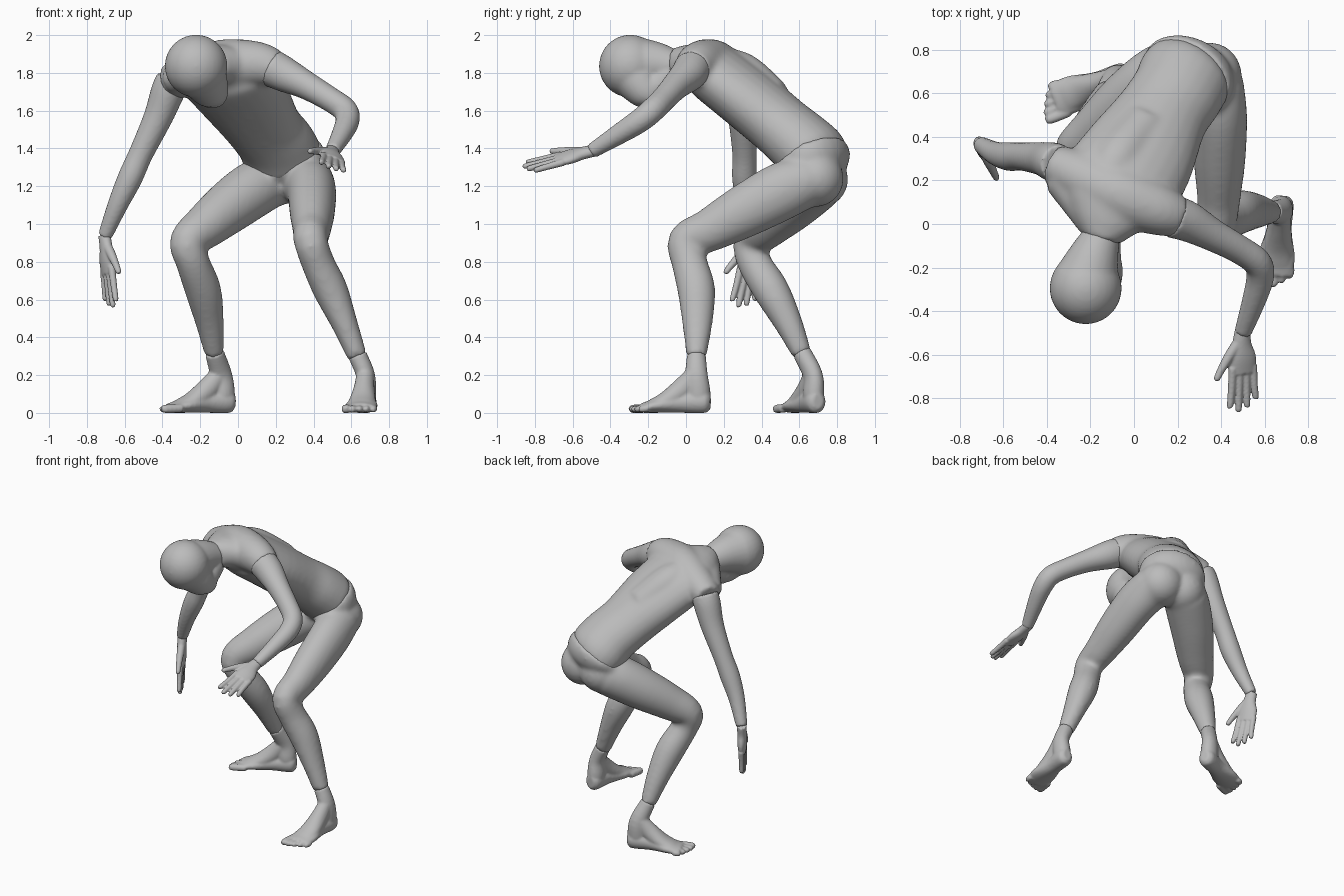
import bpy
import bmesh
import math
from mathutils import Vector

default_cube = bpy.data.objects.get("Cube")
if default_cube:
    bpy.data.objects.remove(default_cube, do_unlink=True)

# One plain material for the whole figure
GREY = (.5, .5, .5, 1)
grey = bpy.data.materials.new("plain_grey")
grey.diffuse_color = GREY
grey.use_nodes = True
for node in grey.node_tree.nodes:
    if node.type == 'BSDF_PRINCIPLED':
        node.inputs["Base Color"].default_value = GREY


def spline(stations, steps):
    """Smooth interpolation through stations of x, y, z, half width, half depth."""
    rows = [Vector(s if len(s) == 5 else (*s, s[3])) for s in stations]
    rows = [rows[0] * 2 - rows[1]] + rows + [rows[-1] * 2 - rows[-2]]
    dense = []
    for a, b, c, d in zip(rows, rows[1:], rows[2:], rows[3:]):
        for k in range(steps):
            t = k / steps
            dense.append((b * 2 + (c - a) * t + (a * 2 - b * 5 + c * 4 - d) * t * t
                          + (b * 3 - a - c * 3 + d) * t * t * t) / 2)
    dense.append(rows[-2])
    return dense


def loft(bm, stations, side=(1, 0, 0), floor=None, sides=24, steps=4):
    """Closed tube with elliptical sections, wide along the side direction."""
    rows = spline(stations, steps)
    centres = [Vector(r[:3]) for r in rows]
    side = Vector(side)
    rings = []
    for i, row in enumerate(rows):
        tangent = (centres[min(i + 1, len(rows) - 1)] - centres[max(i - 1, 0)]).normalized()
        across = (side - tangent * side.dot(tangent)).normalized()
        depth = tangent.cross(across)
        ring = []
        for k in range(sides):
            angle = math.tau * k / sides
            p = centres[i] + across * row[3] * math.cos(angle) + depth * row[4] * math.sin(angle)
            if floor is not None:
                p.z = max(p.z, floor)
            ring.append(bm.verts.new(p))
        rings.append(ring)
    for low, high in zip(rings, rings[1:]):
        for k in range(sides):
            n = (k + 1) % sides
            bm.faces.new((low[k], low[n], high[n], high[k]))
    bm.faces.new(rings[0][::-1])
    bm.faces.new(rings[-1])


def ball(bm, centre, radius):
    made = bmesh.ops.create_uvsphere(bm, u_segments=32, v_segments=16, radius=radius)
    bmesh.ops.translate(bm, verts=made["verts"], vec=centre)


def finish(name, bm, voxel, rounds):
    """Fuse the overlapping volumes into one smooth skin."""
    bmesh.ops.recalc_face_normals(bm, faces=bm.faces)
    mesh = bpy.data.meshes.new(name)
    bm.to_mesh(mesh)
    bm.free()
    mesh.materials.append(grey)
    mesh.polygons.foreach_set("use_smooth", [True] * len(mesh.polygons))
    obj = bpy.data.objects.new(name, mesh)
    bpy.context.collection.objects.link(obj)
    fuse = obj.modifiers.new("fuse", 'REMESH')
    fuse.mode = 'VOXEL'
    fuse.voxel_size = voxel
    fuse.use_smooth_shade = True
    soften = obj.modifiers.new("soften", 'SMOOTH')
    soften.factor = .5
    soften.iterations = rounds


def row(point, *radii):
    return (*point, *radii)


CHEST_SIDE = (.92, -.38, .05)

# Torso: trunk leaning forward, shoulder bar, neck muscles and right shoulder blade
bm = bmesh.new()
loft(bm, [(.26, .705, 1.32, .2, .16), (.235, .675, 1.36, .217, .182), (.2, .605, 1.43, .213, .176),
          (.13, .5, 1.52, .215, .167), (.02, .31, 1.68, .262, .165), (-.08, .15, 1.8, .27, .155),
          (-.12, .04, 1.84, .19, .115), (-.15, -.07, 1.84, .088, .09)], CHEST_SIDE)
loft(bm, [(-.375, .28, 1.75, .09), (-.25, .22, 1.79, .12), (-.08, .14, 1.835, .142),
          (.1, .07, 1.845, .122), (.21, .03, 1.82, .095)], (0, 0, 1))
loft(bm, [(-.175, -.01, 1.83, .075), (-.255, .1, 1.8, .08), (-.335, .21, 1.77, .085)])
loft(bm, [(-.145, -.04, 1.845, .083), (-.08, .05, 1.86, .09), (0, .14, 1.865, .1)])
loft(bm, [(-.13, .18, 1.84, .1), (-.07, .3, 1.785, .12), (.05, .45, 1.655, .115)])
finish("torso", bm, .014, 10)

# Head: skull, jaw and neck
bm = bmesh.new()
ball(bm, (-.222, -.295, 1.836), .166)
loft(bm, [(-.2, -.28, 1.8, .14), (-.155, -.225, 1.72, .108), (-.135, -.18, 1.67, .083),
          (-.13, -.16, 1.63, .05)])
loft(bm, [(-.14, -.19, 1.71, .085), (-.14, -.14, 1.74, .08), (-.14, -.08, 1.79, .08)])
loft(bm, [(-.22, -.26, 1.842, .155), (-.185, -.15, 1.845, .118), (-.145, -.045, 1.83, .084)])
finish("head", bm, .01, 10)

# Hips and legs
bm = bmesh.new()
loft(bm, [(.235, .675, 1.365, .221, .185), (.255, .695, 1.32, .222, .178),
          (.27, .715, 1.275, .19, .15), (.28, .73, 1.24, .13, .1)], CHEST_SIDE)
ball(bm, (.345, .685, 1.24), .15)
ball(bm, (.18, .71, 1.235), .148)
loft(bm, [(.365, .64, 1.23, .14), (.39, .5, 1.17, .13, .153), (.393, .3, 1.063, .12, .14),
          (.39, .12, .965, .1, .115), (.385, .0, .91, .09, .097), (.425, .02, .79, .088, .095),
          (.49, .055, .65, .092, .1), (.565, .06, .47, .07, .08), (.633, .055, .295, .053)])
loft(bm, [(.15, .7, 1.22, .145), (.07, .64, 1.175, .149), (-.04, .55, 1.095, .141),
          (-.17, .43, .99, .12), (-.265, .35, .905, .098), (-.24, .36, .8, .09),
          (-.185, .45, .65, .096), (-.15, .54, .48, .076), (-.125, .615, .31, .052)])
finish("hips_and_legs", bm, .014, 12)

# Arms
ARMS = {
    "left_arm": [(.18, .035, 1.825, .1), (.25, .01, 1.79, .093), (.36, -.05, 1.735, .075),
                 (.48, -.115, 1.665, .066), (.565, -.175, 1.605, .066), (.58, -.24, 1.55, .064),
                 (.555, -.34, 1.485, .056), (.5, -.5, 1.385, .04)],
    "right_arm": [(-.345, .275, 1.765, .088), (-.372, .285, 1.7, .09), (-.425, .3, 1.56, .077),
                  (-.515, .31, 1.37, .065), (-.573, .31, 1.24, .066), (-.637, .325, 1.1, .054),
                  (-.705, .365, .935, .038)],
}
for name, stations in ARMS.items():
    bm = bmesh.new()
    loft(bm, stations, (0, 0, 1) if name == "left_arm" else (1, 0, 0))
    finish(name, bm, .01, 5)


def hand(name, wrist, along, across):
    """Palm, four fingers and a thumb; across points to the little finger."""
    wrist, along, across = Vector(wrist), Vector(along).normalized(), Vector(across)
    across = (across - along * across.dot(along)).normalized()
    palm_normal = along.cross(across)

    def at(forward, sideways):
        return wrist + along * forward + across * sideways

    bm = bmesh.new()
    loft(bm, [row(at(-.02, 0), .036, .032), row(at(.05, -.005), .046, .031),
              row(at(.12, 0), .065, .031), row(at(.19, .002), .062, .023)], across)
    for i, length in enumerate((.16, .18, .165, .13)):
        offset = (i - 1.5) * .034
        loft(bm, [row(at(.16, offset), .02), row(at(.18 + length / 2, offset * 1.1), .0175),
                  row(at(.18 + length, offset * 1.25), .015),
                  row(at(.19 + length, offset * 1.25), .007)], across, sides=12)
    loft(bm, [row(at(.04, -.02), .026), row(at(.1, -.065), .024), row(at(.16, -.105), .019),
              row(at(.205, -.13), .015), row(at(.215, -.134), .007)], palm_normal, sides=12)
    finish(name, bm, .006, 3)


hand("left_hand", (.5, -.5, 1.385), (.0, -.36, -.09), (.9, 0, -.4))
hand("right_hand", (-.705, .365, .92), (.035, -.07, -.37), (-.42, .9, -.1))


def foot(name, ankle, root, along, little_side):
    """Ankle, heel, instep and toes standing on the floor."""
    along = Vector(along).normalized()
    across = Vector((-along.y, along.x, 0)) * little_side
    root = Vector(root)

    def at(forward, sideways, height):
        return root + along * forward + across * sideways + Vector((0, 0, height))

    bm = bmesh.new()
    loft(bm, [row(ankle, .05), row(at(0, 0, .2), .05, .06), row(at(-.01, 0, .1), .055, .065),
              row(at(-.01, 0, .02), .045, .05)], across, floor=0)
    loft(bm, [row(at(0, 0, .22), .045), row(at(.07, 0, .13), .055, .06),
              row(at(.16, 0, .065), .07, .05), row(at(.25, 0, .035), .075, .03)], across, floor=0)
    loft(bm, [row(at(-.075, 0, .06), .03, .04), row(at(-.04, 0, .06), .055, .062),
              row(at(.08, 0, .055), .058, .055), row(at(.2, 0, .04), .085, .04),
              row(at(.29, 0, .025), .08, .026)], across, floor=0)
    for i, reach in enumerate((.365, .36, .345, .325, .3)):
        offset = (i - 2) * .035
        size = .024 if i == 0 else .019
        loft(bm, [row(at(.25, offset, .024), size), row(at(reach - .02, offset, .02), size),
                  row(at(reach, offset, .016), size / 2)], across, floor=0, sides=12)
    finish(name, bm, .008, 4)


foot("left_foot", (.633, .055, .305), (.675, .055, 0), (-.1, -1, 0), 1)
foot("right_foot", (-.125, .613, .32), (-.09, .672, 0), (-.93, -.36, 0), -1)
